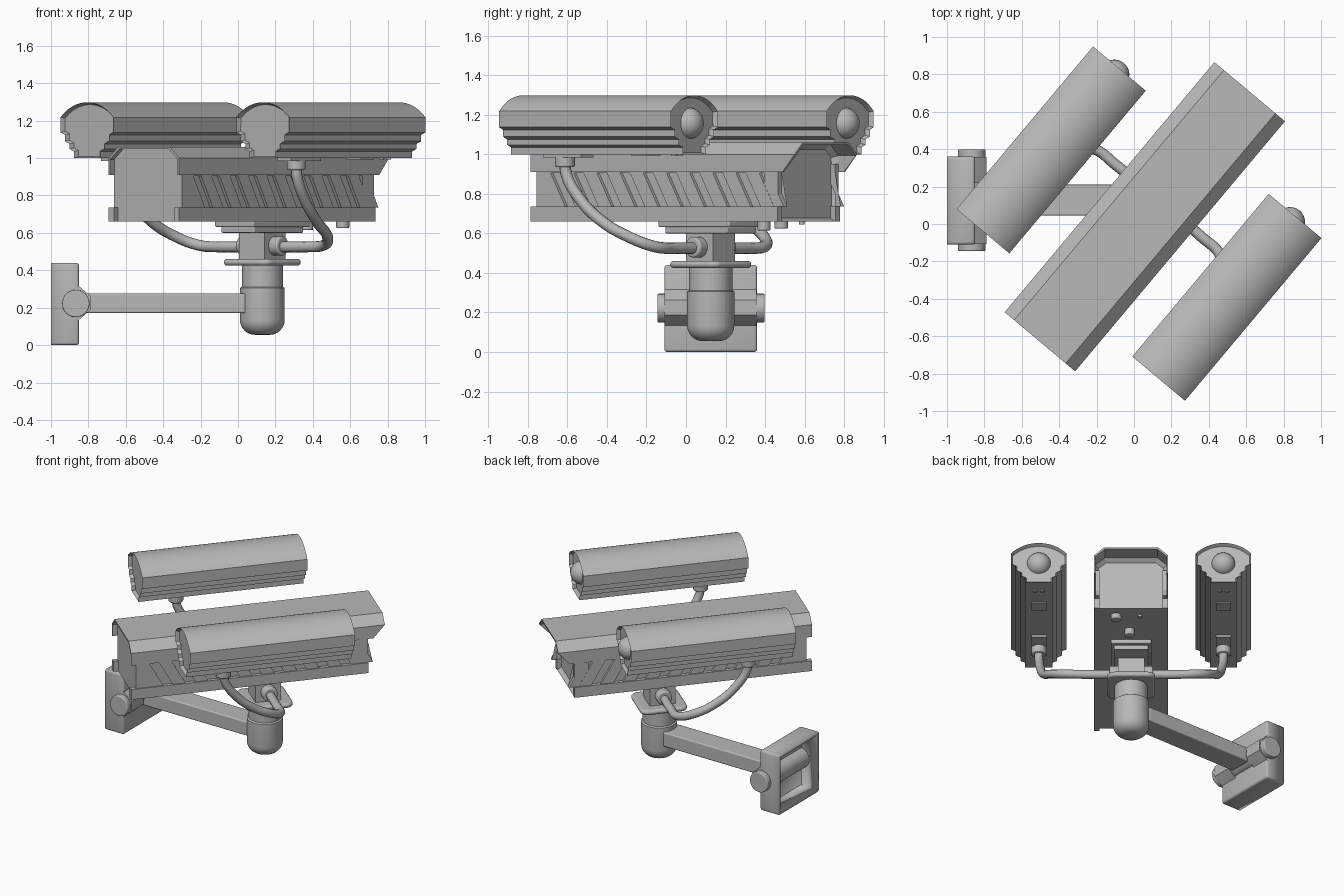
import bpy, bmesh, math
from mathutils import Matrix, Vector

if "Cube" in bpy.data.objects:
    bpy.data.objects.remove(bpy.data.objects["Cube"])

WORLD = Matrix.Identity(4)
# Camera head frame: origin on the pole, local -y is the viewing direction
HEAD = Matrix.Translation((0.13, 0.125, 0)) @ Matrix.Rotation(math.radians(-40), 4, 'Z')
GREY = bpy.data.materials.new("dark_grey")
GREY.diffuse_color = (0.48, 0.48, 0.48, 1)
GREY.use_nodes = True
GREY.node_tree.nodes["Principled BSDF"].inputs["Base Color"].default_value = GREY.diffuse_color


def select(ob):
    bpy.ops.object.select_all(action='DESELECT')
    ob.select_set(True)
    bpy.context.view_layer.objects.active = ob


def finish(name, bm, frame, bevel=0):
    bmesh.ops.recalc_face_normals(bm, faces=bm.faces)
    bm.transform(frame)
    me = bpy.data.meshes.new(name)
    bm.to_mesh(me)
    bm.free()
    me.materials.append(GREY)
    ob = bpy.data.objects.new(name, me)
    bpy.context.collection.objects.link(ob)
    if bevel:
        m = ob.modifiers.new("bevel", 'BEVEL')
        m.width, m.segments = bevel, 3
    select(ob)
    bpy.ops.object.shade_smooth_by_angle(angle=math.radians(32))
    return ob


def bridge(bm, pa, pb):
    """Closed solid between two matching outlines; returns the end faces."""
    a = [bm.verts.new(p) for p in pa]
    b = [bm.verts.new(p) for p in pb]
    n = len(a)
    ends = [bm.faces.new(a), bm.faces.new(b[::-1])]
    for i in range(n):
        bm.faces.new((a[i], b[i], b[(i + 1) % n], a[(i + 1) % n]))
    return ends


def prism(name, pts, y0, y1, frame=HEAD, recess=None, back=None, bevel=0):
    """Extrude an x-z outline along y; optional recessed ends or shaped back."""
    bm = bmesh.new()
    ends = bridge(bm, [(x, y0, z) for x, z in pts],
                  [(x, back(z) if back else y1, z) for x, z in pts])
    bmesh.ops.recalc_face_normals(bm, faces=bm.faces)
    if recess:
        bmesh.ops.inset_individual(bm, faces=ends, thickness=recess[0], depth=-recess[1])
    return finish(name, bm, frame, bevel)


def box(name, lo, hi, frame=HEAD, bevel=0):
    pts = [(lo[0], lo[2]), (hi[0], lo[2]), (hi[0], hi[2]), (lo[0], hi[2])]
    return prism(name, pts, lo[1], hi[1], frame, bevel=bevel)


def cyl(name, p, q, r, frame=HEAD, bevel=0):
    p, q = Vector(p), Vector(q)
    bm = bmesh.new()
    rot = (q - p).to_track_quat('Z', 'Y').to_matrix().to_4x4()
    bmesh.ops.create_cone(bm, cap_ends=True, segments=32, radius1=r, radius2=r,
                          depth=(q - p).length, matrix=Matrix.Translation((p + q) / 2) @ rot)
    return finish(name, bm, frame, bevel)


def mirrored(half):
    """Right half outline, listed top to bottom, completed on the left."""
    return half + [(-x, z) for x, z in reversed(half) if x > 1e-6]


# Main housing: hollow roof hood with slanted back edges
outer = [(0.246, 0.91), (0.246, 1.0), (0.18, 1.06)]
inner = [(0.174, 1.048), (0.236, 0.993), (0.236, 0.91)]
hood = outer + [(-x, z) for x, z in outer[::-1]] + [(-x, z) for x, z in inner[::-1]] + inner
prism("hood", hood, -0.985, 0.76, back=lambda z: 0.68 if z < 0.95 else 0.76)

# Body core, front plate and the frame round the rear panel
body = mirrored([(0.172, 1.045), (0.22, 1.0), (0.22, 0.66)])
prism("housing_body", body, -0.94, 0.60)
plate = mirrored([(0.174, 1.048), (0.238, 0.993), (0.238, 0.66)])
prism("front_plate", plate, -0.95, -0.93)
rear = mirrored([(0.174, 1.048), (0.237, 0.993), (0.237, 0.66)])
prism("rear_frame", rear, 0.55, 0.645, recess=(0.024, 0.03))

# Bottom rails and diagonal slats with slots between them along both sides
LEAN, PITCH, GAP, N = 0.1, 0.153, 0.065, 10
for s, label in ((1, "right"), (-1, "left")):
    xs = sorted((s * 0.21, s * 0.246))
    box(label + "_rail", (xs[0], -0.985, 0.66), (xs[1], 0.647, 0.735))
    box(label + "_upper_band", (min(s * 0.21, s * 0.238), -0.95, 0.905),
        (max(s * 0.21, s * 0.238), 0.645, 0.95))
    bm = bmesh.new()
    for i in range(N + 1):
        t0 = -0.86 + (i - 1) * PITCH + GAP
        t1 = -0.86 + i * PITCH
        top, bot = [t0, t1], [t0 + LEAN, t1 + LEAN]
        if i == 0:
            top[0] = bot[0] = -0.95
        if i == N:
            top[1] = bot[1] = 0.645
        quad = [(top[0], 0.91), (top[1], 0.91), (bot[1], 0.735), (bot[0], 0.735)]
        bridge(bm, [(s * 0.21, y, z) for y, z in quad], [(s * 0.238, y, z) for y, z in quad])
    finish(label + "_slats", bm, HEAD)

# Underside knobs
cyl("gland_large", (0.1, 0.55, 0.625), (0.1, 0.55, 0.665), 0.035, bevel=0.006)
cyl("gland_middle", (0.01, 0.36, 0.615), (0.01, 0.36, 0.665), 0.033, bevel=0.006)
cyl("gland_small", (-0.06, 0.55, 0.645), (-0.06, 0.55, 0.665), 0.014)

# Lamp outline: arched top and stepped sides
arc = []
for i in range(9):
    a = math.radians(47) * i / 8
    arc.append((0.2516 * math.sin(a), 1.0464 + 0.2516 * math.cos(a)))
lamp = mirrored(arc + [(0.184, 1.137), (0.154, 1.124), (0.154, 1.09), (0.121, 1.075),
                       (0.121, 1.048), (0.09, 1.035), (0.09, 1.0)])

# Side lamps with dome, brackets and curved arms
for s, label in ((1, "right"), (-1, "left")):
    c = s * 0.613
    prism(label + "_lamp", [(x + c, z) for x, z in lamp], -0.728, 0.407, recess=(0.012, 0.025))
    bm = bmesh.new()
    bmesh.ops.create_uvsphere(bm, u_segments=32, v_segments=16, radius=0.08,
                              matrix=Matrix.Translation((c, 0.365, 1.157)))
    finish(label + "_dome", bm, HEAD)
    box(label + "_bracket_pad", (c - 0.05, -0.55, 0.985), (c + 0.05, -0.30, 1.005))
    box(label + "_bottom_hatch", (c - 0.05, 0.03, 0.993), (c + 0.05, 0.14, 1.005))
    for d in (-0.025, 0.025):
        cyl(label + "_screw", (c + d, 0.29, 0.992), (c + d, 0.29, 1.005), 0.014)
    cyl(label + "_arm_collar", (c, -0.448, 0.935), (c, -0.448, 0.99), 0.05, bevel=0.008)
    cyl(label + "_base_collar", (s * 0.07, 0, 0.53), (s * 0.145, 0, 0.53), 0.052, bevel=0.01)

    cu = bpy.data.curves.new(label + "_arm", 'CURVE')
    cu.dimensions = '3D'
    cu.bevel_depth, cu.bevel_resolution, cu.resolution_u = 0.029, 4, 8
    cu.use_fill_caps = True
    cu.materials.append(GREY)
    path = [(0.1, 0, 0.525), (0.3, 0, 0.525), (0.44, -0.01, 0.535), (0.53, -0.09, 0.58),
            (0.578, -0.24, 0.665), (0.602, -0.37, 0.785), (0.612, -0.44, 0.9), (0.613, -0.448, 0.96)]
    sp = cu.splines.new('BEZIER')
    sp.bezier_points.add(len(path) - 1)
    for bp, (x, y, z) in zip(sp.bezier_points, path):
        bp.co = HEAD @ Vector((s * x, y, z))
        bp.handle_left_type = bp.handle_right_type = 'AUTO'
    ob = bpy.data.objects.new(label + "_arm", cu)
    bpy.context.collection.objects.link(ob)
    select(ob)
    bpy.ops.object.convert(target='MESH')
    bpy.ops.object.shade_smooth_by_angle(angle=math.radians(40))

# Mounting plates and neck under the housing
box("mount_plate_upper", (-0.135, -0.235, 0.632), (0.135, 0.235, 0.662), bevel=0.006)
box("mount_plate_lower", (-0.115, -0.205, 0.60), (0.115, 0.205, 0.634), bevel=0.006)
box("neck_block", (-0.088, -0.088, 0.45), (0.088, 0.088, 0.605))

# Flange: square plate with rounded corners
ring = []
for k, (sx, sy) in enumerate(((1, 1), (-1, 1), (-1, -1), (1, -1))):
    for j in range(7):
        a = math.radians(90 * k + 15 * j)
        ring.append((sx * 0.11 + 0.05 * math.cos(a), sy * 0.11 + 0.05 * math.sin(a)))
bm = bmesh.new()
bridge(bm, [(x, y, 0.425) for x, y in ring], [(x, y, 0.46) for x, y in ring])
finish("flange", bm, HEAD, bevel=0.015)

# Round-bottomed pivot post
prof = [(0, 0.055), (0.04, 0.055)]
prof += [(0.04 + 0.08 * math.sin(a), 0.135 - 0.08 * math.cos(a))
         for a in (math.radians(15 * i) for i in range(1, 7))]
prof += [(0.12, 0.305), (0.11, 0.312), (0.11, 0.43), (0, 0.43)]
bm = bmesh.new()
vs = [bm.verts.new((x, 0, z)) for x, z in prof]
es = [bm.edges.new(p) for p in zip(vs, vs[1:])]
bmesh.ops.spin(bm, geom=vs + es, cent=(0, 0, 0), axis=(0, 0, 1), angle=math.tau, steps=40)
bmesh.ops.remove_doubles(bm, verts=bm.verts, dist=1e-4)
finish("pivot_post", bm, HEAD)

# Wall arm, hollow wall box, hinge lugs and pin
box("wall_arm", (-0.90, 0.045, 0.172), (0.04, 0.21, 0.275), WORLD, bevel=0.008)
bm = bmesh.new()
bmesh.ops.create_cube(bm, size=1, matrix=Matrix.Translation((-0.925, 0.125, 0.22))
                      @ Matrix.Diagonal((0.15, 0.47, 0.44, 1)))
bmesh.ops.bevel(bm, geom=[e for e in bm.edges if max(v.co.x for v in e.verts) > -0.9],
                offset=0.015, segments=3, profile=0.5, affect='EDGES')
bmesh.ops.delete(bm, geom=[f for f in bm.faces if f.calc_center_median().x < -0.999], context='FACES')
wall = finish("wall_box", bm, WORLD)
m = wall.modifiers.new("wall", 'SOLIDIFY')
m.thickness, m.offset = 0.025, -1
lug = [(-0.87, 0.12), (-0.85, 0.135), (-0.79, 0.187), (-0.788, 0.262), (-0.85, 0.315), (-0.87, 0.33)]
prism("hinge_lug_front", lug, -0.108, 0.035, WORLD)
prism("hinge_lug_back", lug, 0.22, 0.357, WORLD)
cyl("hinge_pin", (-0.867, -0.145, 0.222), (-0.867, 0.398, 0.222), 0.073, WORLD, bevel=0.006)
